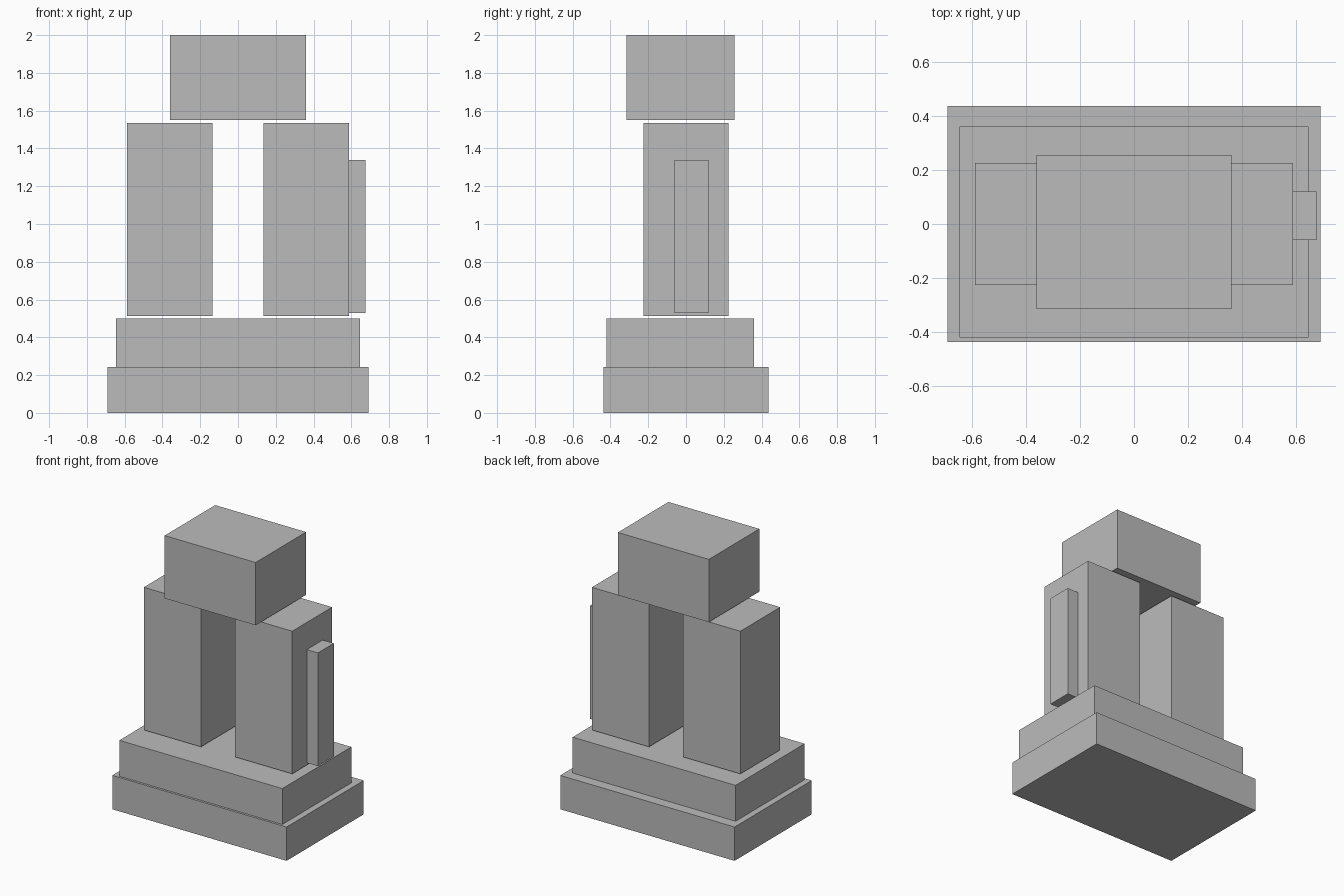
import bpy

cube = bpy.data.objects.get("Cube")
if cube:
    bpy.data.objects.remove(cube, do_unlink=True)

# One plain grey for every block
grey = bpy.data.materials.new("stone grey")
grey.use_nodes = True
colour = (0.5, 0.5, 0.5, 1)
grey.diffuse_color = colour
grey.node_tree.nodes["Principled BSDF"].inputs["Base Color"].default_value = colour


def block(name, x, y, z):
    """Box spanning the given (low, high) ranges on each axis."""
    spans = (x, y, z)
    bpy.ops.mesh.primitive_cube_add(size=1, location=[(a + b) / 2 for a, b in spans])
    obj = bpy.context.object
    obj.name = name
    obj.scale = [b - a for a, b in spans]
    bpy.ops.object.transform_apply(location=False, rotation=False, scale=True)
    obj.data.materials.append(grey)
    return obj


# Stepped base
block("lower_base", (-0.69, 0.69), (-0.436, 0.436), (0, 0.242))
block("upper_base", (-0.645, 0.645), (-0.42, 0.36), (0.242, 0.499))

# Pair of pillars, floating just above the base
for name, x in (("right_pillar", (-0.588, -0.135)), ("left_pillar", (0.135, 0.587))):
    block(name, x, (-0.225, 0.225), (0.514, 1.535))

# Upright strip on the outside of the left pillar
block("side_strip", (0.587, 0.675), (-0.06, 0.12), (0.53, 1.34))

# Cap block above the gap
block("cap_block", (-0.36, 0.36), (-0.315, 0.256), (1.551, 2))
